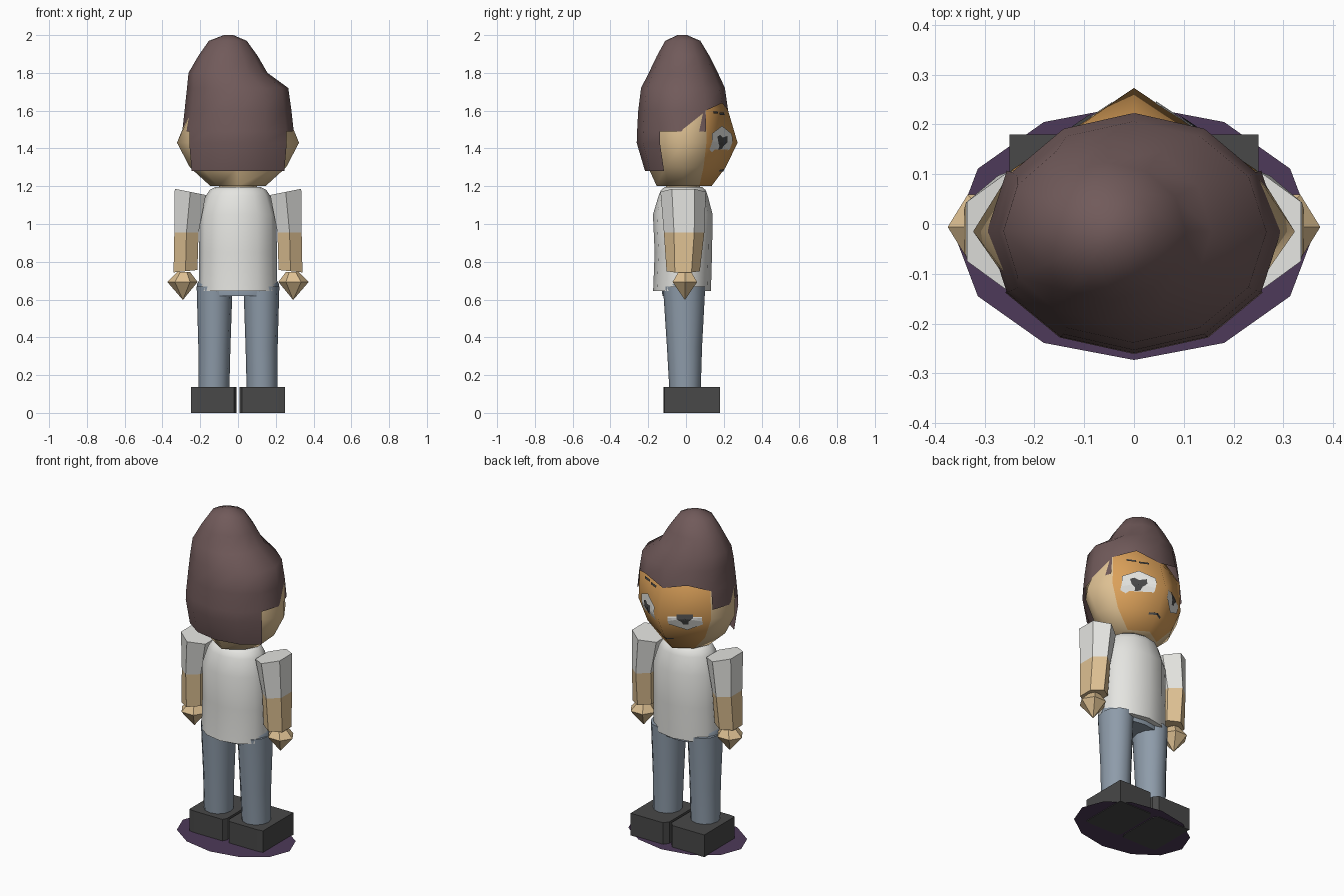
import bpy, bmesh, math
from mathutils import Vector
from mathutils.bvhtree import BVHTree

if "Cube" in bpy.data.objects:
    bpy.data.objects.remove(bpy.data.objects["Cube"])


def mat(name, r, g, b):
    m = bpy.data.materials.new(name)
    m.diffuse_color = (r, g, b, 1)
    m.use_nodes = True
    m.node_tree.nodes["Principled BSDF"].inputs["Base Color"].default_value = m.diffuse_color
    return m


HAIR = mat("brown_hair", .165, .103, .103)
SKIN = mat("skin", .73, .53, .29)
FACE = mat("orange_face", .70, .35, .10)
WHITE = mat("white_cloth", .78, .78, .75)
JEANS = mat("blue_denim", .27, .33, .40)
DARK = mat("charcoal", .065, .065, .065)
PURPLE = mat("purple_base", .075, .042, .10)


def ring(n, z, cx, rx, cy, ry, turn=0):
    """Ellipse cross-section with n corners."""
    return [(cx + rx * math.cos(math.tau * i / n + turn),
             cy + ry * math.sin(math.tau * i / n + turn), z) for i in range(n)]


def finish(name, bm, mats, angle=None):
    bmesh.ops.recalc_face_normals(bm, faces=bm.faces)
    me = bpy.data.meshes.new(name)
    bm.to_mesh(me)
    bm.free()
    for m in mats:
        me.materials.append(m)
    ob = bpy.data.objects.new(name, me)
    bpy.context.collection.objects.link(ob)
    if angle:
        bpy.ops.object.select_all(action='DESELECT')
        ob.select_set(True)
        bpy.context.view_layer.objects.active = ob
        bpy.ops.object.shade_smooth_by_angle(angle=math.radians(angle))
    return ob


def loft(name, rings, mats, angle=None, rule=None, keep=None, bottom=True, top=True):
    """Skin a stack of rings; keep(row, col) can drop faces, rule(row, col) colours them."""
    bm = bmesh.new()
    vs = [[bm.verts.new(p) for p in r] for r in rings]
    n = len(rings[0])
    for r in range(len(vs) - 1):
        for c in range(n):
            if keep and not keep(r, c):
                continue
            d = (c + 1) % n
            f = bm.faces.new((vs[r][c], vs[r][d], vs[r + 1][d], vs[r + 1][c]))
            f.material_index = rule(r, c) if rule else 0
    if bottom:
        bm.faces.new(vs[0][::-1])
    if top:
        bm.faces.new(vs[-1])
    bmesh.ops.delete(bm, geom=[v for v in bm.verts if not v.link_faces], context='VERTS')
    return finish(name, bm, mats, angle)


# Ground disc
bm = bmesh.new()
bm.faces.new([bm.verts.new(p) for p in ring(12, .004, 0, .362, -.017, .256)])
finish("base_disc", bm, [PURPLE])

# Shirt, hips and neck
loft("shirt", [ring(12, z, 0, rx, cy, ry) for z, rx, cy, ry in (
    (.645, .208, -.021, .153), (.85, .206, -.014, .152), (1.05, .203, -.017, .158),
    (1.15, .17, -.015, .13), (1.18, .15, -.014, .118), (1.195, .12, -.014, .10))], [WHITE], 50)
loft("hips", [ring(12, z, 0, rx, -.015, ry) for z, rx, ry in (
    (.62, .205, .11), (.68, .218, .115), (.71, .20, .10))], [JEANS], 50)
loft("neck", [ring(8, z, 0, .1, -.015, .09) for z in (1.15, 1.22)], [SKIN], 50)

# Limbs, repeated on both sides
for s, side in ((-1, "left"), (1, "right")):
    loft(side + "_leg", [ring(12, z, s * cx, rx, cy, ry) for z, cx, rx, cy, ry in (
        (.12, .128, .082, -.005, .083), (.35, .125, .085, -.008, .093),
        (.67, .124, .095, -.01, .112))], [JEANS], 50)
    shoe = ((.008, -.095), (.022, -.12), (.215, -.12), (.25, -.115),
            (.25, .18), (.03, .18), (.008, .15))
    loft(side + "_shoe", [[(s * x, y, z) for x, y in shoe] for z in (0, .136)], [DARK])

    hexa = math.radians(30)
    shoulder = ring(6, 1.17, s * .2525, .095, -.015, .12, hexa)
    shoulder = [(x, y, z + .2 * (abs(x) - .2525)) for x, y, z in shoulder]
    elbow = ring(6, .955, s * .273, .074, -.01, .107, hexa)
    wrist = ring(6, .75, s * .278, .073, -.015, .088, hexa)
    wrist = [(x, y, z - .1 * (abs(x) - .278)) for x, y, z in wrist]
    loft(side + "_sleeve", [elbow, shoulder], [WHITE], 25)
    loft(side + "_forearm", [wrist, elbow], [SKIN], 25)
    loft(side + "_hand", [ring(6, z, s * cx, r, -.006, ry) for z, cx, r, ry in (
        (.6, .292, .002, .002), (.693, .294, .08, .075), (.745, .288, .035, .04))], [SKIN], 40)


# Head: eight-sided, the two front columns are the face
def head_ring(z, x, front, cx, cy, back):
    m = -.015
    return [(x, m, z), (cx, cy, z), (0, front, z), (-cx, cy, z), (-x, m, z),
            (-cx, m - (cy - m) * .9, z), (0, back, z), (cx, m - (cy - m) * .9, z)]


head = loft("head", [head_ring(*p) for p in (
    (1.2, .145, .135, .105, .07, -.155), (1.3, .255, .21, .195, .093, -.20),
    (1.43, .323, .273, .246, .108, -.235), (1.61, .25, .22, .24, .106, -.21),
    (1.72, .2, .16, .16, .08, -.15))], [SKIN, FACE], 60,
    rule=lambda r, c: 1 if c in (1, 2) else 0)

# Hair: twelve-sided cap, open at the face, longer at the back
hair = [ring(12, *p) for p in (
    (1.28, 0, .283, -.015, .202), (1.43, 0, .298, -.015, .246), (1.49, 0, .295, -.015, .244),
    (1.6, 0, .283, -.015, .238), (1.72, -.002, .268, -.016, .222), (1.8, -.053, .209, -.014, .183),
    (1.89, -.053, .157, -.015, .139), (1.97, -.054, .10, -.017, .093), (2, -.05, .025, -.02, .025))]
for c in (2, 4):                      # raised corners of the hairline
    x, y, z = hair[3][c]
    hair[3][c] = (x, y, z + .04)
loft("hair", hair, [HAIR], 60, bottom=False,
     keep=lambda r, c: (r > 2 or (r == 2 and c not in (1, 2, 3, 4))
                        or (r < 2 and c in (7, 8, 9, 10))))

# Face details: thin plates laid on the face surface
tree = BVHTree.FromPolygons([v.co for v in head.data.vertices],
                            [p.vertices for p in head.data.polygons])


def plate(name, cx, cz, outline, lift, m):
    """Cover an outline (x, z around a centre) with a sheet that follows the face."""
    bm = bmesh.new()

    def vert(x, z):
        hit = tree.ray_cast(Vector((cx + x, 1, cz + z)), Vector((0, -1, 0)))
        return bm.verts.new(hit[0] + hit[1] * lift * (1 if hit[1].y > 0 else -1))

    pts = []
    for i, (x, z) in enumerate(outline):
        u, w = outline[(i + 1) % len(outline)]
        pts += [(x + (u - x) * k / 4, z + (w - z) * k / 4) for k in range(4)]
    mid = vert(0, 0)
    rows = [[vert(x * k / 4, z * k / 4) for x, z in pts] for k in range(1, 5)]
    n = len(pts)
    for i in range(n):
        j = (i + 1) % n
        bm.faces.new((mid, rows[0][i], rows[0][j]))
        for a, b in zip(rows, rows[1:]):
            bm.faces.new((a[i], b[i], b[j], a[j]))
    ob = finish(name, bm, [m])
    if ob.data.polygons[0].normal.y < 0:
        ob.data.flip_normals()


def bar(w, h):
    return [(-w, -h), (w, -h), (w, h), (-w, h)]


eye = [(.08 * math.sin(math.tau * i / 6) / .866, .082 * math.cos(math.tau * i / 6))
       for i in range(6)]
pupil = [(0, .022), (.022, .036), (.042, .026), (.036, -.004), (.016, -.02),
         (.012, -.04), (-.014, -.036), (-.018, -.016), (-.038, 0), (-.036, .03)]
for s, side in ((-1, "left"), (1, "right")):
    plate(side + "_eye", s * .123, 1.437, eye, .003, WHITE)
    plate(side + "_pupil", s * .123, 1.435, pupil, .006, DARK)
    plate(side + "_brow_inner", s * .085, 1.583, bar(.026, .006), .003, DARK)
    plate(side + "_brow_outer", s * .15, 1.59, bar(.025, .006), .003, DARK)
plate("mouth", 0, 1.285, bar(.04, .005), .003, DARK)
